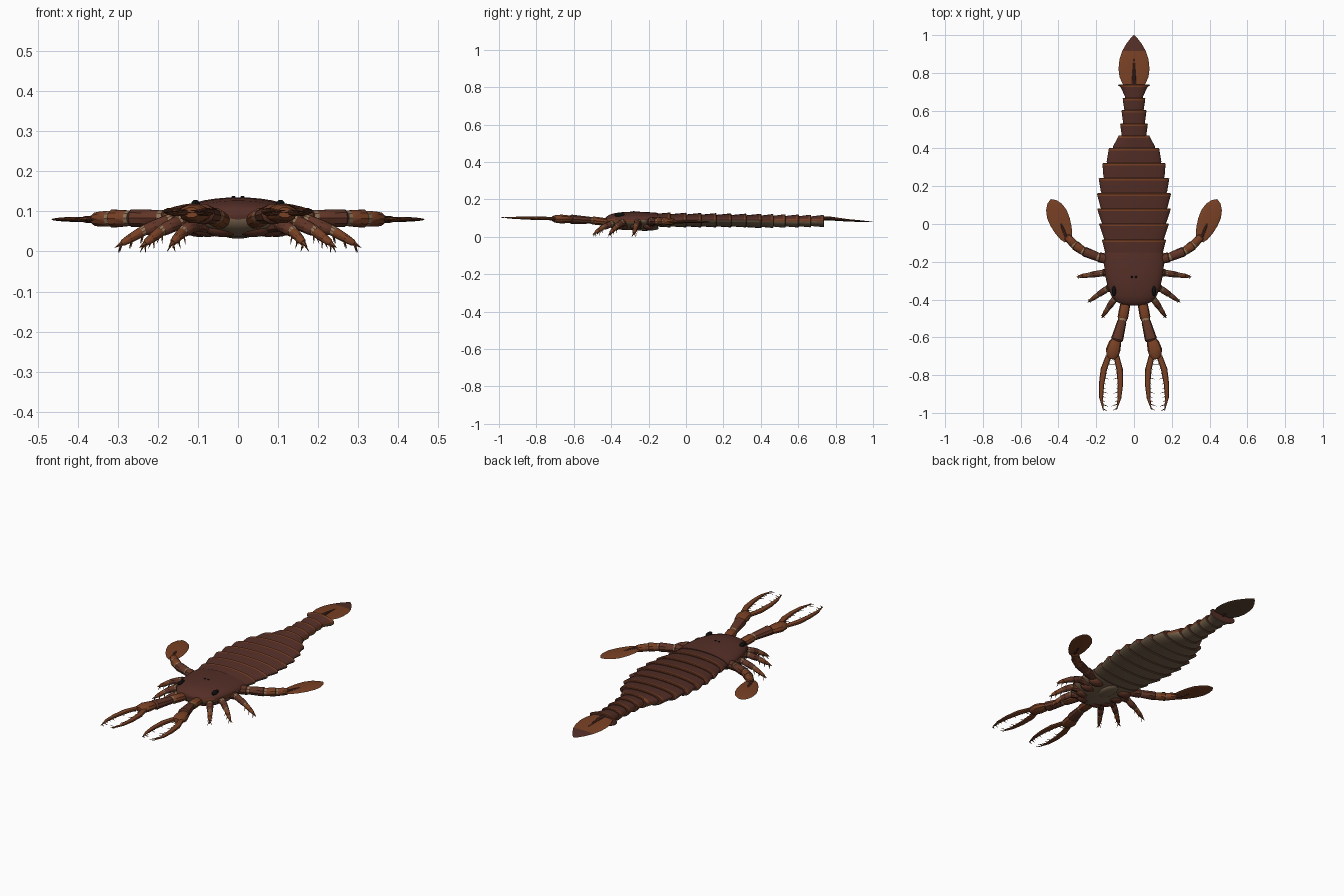
import bpy, bmesh, math
from mathutils import Vector

cube = bpy.data.objects.get("Cube")
if cube:
    bpy.data.objects.remove(cube, do_unlink=True)

COLOURS = {
    "shell_brown": (0.09, 0.028, 0.02),
    "rust": (0.19, 0.052, 0.018),
    "limb_brown": (0.12, 0.036, 0.02),
    "belly_tan": (0.20, 0.135, 0.08),
    "tail_underside": (0.11, 0.06, 0.035),
    "joint_tan": (0.30, 0.18, 0.10),
    "eye_black": (0.005, 0.005, 0.005),
}
MATS = []
for label, rgb in COLOURS.items():
    m = bpy.data.materials.new(label)
    m.use_nodes = True
    m.diffuse_color = (*rgb, 1)
    m.node_tree.nodes["Principled BSDF"].inputs["Base Color"].default_value = (*rgb, 1)
    MATS.append(m)
SHELL, RUST, LIMB, BELLY, UNDER, JOINT, BLACK = range(len(MATS))


def finish(name, bm, mirror=False, rule=None):
    """Turn a bmesh into a smooth-shaded object, colouring faces by a rule."""
    bmesh.ops.recalc_face_normals(bm, faces=bm.faces)
    bm.normal_update()
    if rule:
        for f in bm.faces:
            f.material_index = rule(f)
    mesh = bpy.data.meshes.new(name)
    bm.to_mesh(mesh)
    bm.free()
    for m in MATS:
        mesh.materials.append(m)
    ob = bpy.data.objects.new(name, mesh)
    bpy.context.collection.objects.link(ob)
    bpy.ops.object.select_all(action="DESELECT")
    ob.select_set(True)
    bpy.context.view_layer.objects.active = ob
    bpy.ops.object.shade_smooth_by_angle(angle=math.radians(35))
    if mirror:
        ob.modifiers.new("mirror", "MIRROR").use_mirror_merge = False
    return ob


def loft(bm, rings, mat=0):
    """Skin a list of closed rings and cap both ends."""
    loops = [[bm.verts.new(p) for p in r] for r in rings]
    n = len(loops[0])
    faces = [bm.faces.new((a[i], a[(i + 1) % n], b[(i + 1) % n], b[i]))
             for a, b in zip(loops, loops[1:]) for i in range(n)]
    faces += [bm.faces.new(loops[0]), bm.faces.new(loops[-1])]
    for f in faces:
        f.material_index = mat


def body_ring(y, w, top, bottom, mid=0.09, n=32):
    ring = []
    for i in range(n):
        a = math.tau * i / n
        s = math.sin(a)
        ring.append((w * math.cos(a), y, mid + s * (top - mid if s > 0 else mid - bottom)))
    return ring


def tube(bm, pts, radii, mat, flat=1.0, n=10):
    """Tapered tube through points; flat squashes its height."""
    pts = [Vector(p) for p in pts]
    rings = []
    for i, p in enumerate(pts):
        t = (pts[min(i + 1, len(pts) - 1)] - pts[max(i - 1, 0)]).normalized()
        ref = Vector((0, 0, 1)) if abs(t.z) < 0.9 else Vector((0, 1, 0))
        side = t.cross(ref).normalized()
        up = side.cross(t)
        r = max(radii[i], 0.0006)
        rings.append([p + r * (math.cos(a) * side + flat * math.sin(a) * up)
                      for a in (math.tau * k / n for k in range(n))])
    loft(bm, rings, mat)


def spike(bm, base, tip, r, mat=RUST):
    tube(bm, [base, tip], [r, 0], mat, n=5)


def limb(bm, pts, radii, mats, flat=1.0):
    """Jointed limb: one slightly swollen tube per segment with pale joints."""
    for i, mat in enumerate(mats):
        a, b = Vector(pts[i]), Vector(pts[i + 1])
        ra, rb = radii[i], radii[i + 1]
        tube(bm, [a, a.lerp(b, 0.12), a.lerp(b, 0.6), a.lerp(b, 0.92), b],
             [ra * 0.75, ra * 0.95, (ra + rb) * 0.52, rb * 1.08, rb * 0.8], mat, flat)
        if i:
            d = (b - a).normalized() * 0.006
            tube(bm, [a - d, a + d], [ra * 0.93] * 2, JOINT, flat)


def ball(bm, centre, size, mat):
    before = set(bm.faces)
    res = bmesh.ops.create_uvsphere(bm, u_segments=16, v_segments=10, radius=1)
    for v in res["verts"]:
        v.co = Vector(centre) + Vector(v.co[k] * size[k] for k in range(3))
    for f in set(bm.faces) - before:
        f.material_index = mat


def shell_rule(f):
    z = f.normal.z
    return BELLY if z < -0.3 else RUST if z < 0.25 and abs(f.normal.y) < 0.9 else SHELL


# Head shield
bm = bmesh.new()
loft(bm, [body_ring(*s) for s in (
    (-0.15, 0.155, 0.128, 0.05), (-0.2, 0.16, 0.132, 0.045), (-0.27, 0.153, 0.135, 0.038),
    (-0.33, 0.14, 0.133, 0.036), (-0.38, 0.12, 0.127, 0.042), (-0.41, 0.095, 0.118, 0.052),
    (-0.425, 0.065, 0.108, 0.064), (-0.432, 0.03, 0.098, 0.08))])
finish("head_shield", bm, rule=shell_rule)

# Body segments: rear y, front half width, rear half width
SEGMENTS = ((-0.085, 0.15, 0.17), (0, 0.16, 0.185), (0.08, 0.172, 0.195), (0.16, 0.178, 0.196),
            (0.24, 0.175, 0.187), (0.32, 0.162, 0.167), (0.4, 0.145, 0.133), (0.465, 0.112, 0.083),
            (0.53, 0.066, 0.073), (0.6, 0.058, 0.066), (0.665, 0.052, 0.06), (0.735, 0.048, 0.085))
front = -0.17
for i, (rear, wf, wr) in enumerate(SEGMENTS):
    top, low = 0.13 - 0.0012 * i, 0.05 if i < 6 else 0.046 + 0.0012 * (i - 6)
    rim = rear - 0.011
    wm = wf + (wr - wf) * (0.85 if i < 11 else 0.6)
    bm = bmesh.new()
    loft(bm, [body_ring(front - 0.012, wf * 0.95, top - 0.01, low + 0.008),
              body_ring(front + 0.01, wf, top - 0.007, low + 0.005),
              body_ring(rim, wm, top - 0.001, low + 0.001),
              body_ring(rear, wr, top, low),
              body_ring(rear + 0.003, wr * 0.97, top - 0.004, low + 0.003)])

    def seg_rule(f, rim=rim):
        band = f.calc_center_median().y > rim and f.normal.z > -0.3 and abs(f.normal.y) < 0.9
        return RUST if band else shell_rule(f)
    finish(f"body_segment_{i + 1}", bm, rule=seg_rule)
    front = rear

# Tail paddle with darker tip and central ridge
bm = bmesh.new()
TAIL = ((0.725, 0.05), (0.745, 0.062), (0.78, 0.077), (0.82, 0.082), (0.87, 0.077), (0.915, 0.063),
        (0.955, 0.04), (0.985, 0.017), (1.0, 0))
tube(bm, [(0, y, 0.098 - 0.06 * (y - 0.7)) for y, _ in TAIL], [w for _, w in TAIL], RUST, 0.08, 16)
finish("tail_paddle", bm, rule=lambda f: UNDER if f.normal.z < 0
       else SHELL if f.calc_center_median().y > 0.92 else RUST)
bm = bmesh.new()
tube(bm, [(0, 0.72, 0.098), (0, 0.77, 0.098), (0, 0.88, 0.09)], [0.013, 0.011, 0.003], SHELL)
finish("tail_ridge", bm)

# Eyes
bm = bmesh.new()
ball(bm, (0.106, -0.355, 0.117), (0.011, 0.027, 0.012), BLACK)
ball(bm, (0.011, -0.28, 0.135), (0.005, 0.005, 0.004), BLACK)
finish("eyes", bm, mirror=True)

# Front claws: arm, hand, two toothed fingers
bm = bmesh.new()
limb(bm, [(0.04, -0.39, 0.075), (0.061, -0.505, 0.088), (0.092, -0.62, 0.094)],
     [0.027, 0.026, 0.03], [RUST, LIMB], 0.8)
tube(bm, [(0.09, -0.605, 0.094), (0.1, -0.63, 0.094), (0.11, -0.665, 0.095),
          (0.115, -0.7, 0.096), (0.117, -0.715, 0.097)], [0.022, 0.033, 0.038, 0.032, 0.02], RUST, 0.65)
FINGERS = {-1: [(0.093, -0.7), (0.076, -0.77), (0.072, -0.85), (0.077, -0.92), (0.092, -0.985)],
           1: [(0.135, -0.7), (0.16, -0.77), (0.172, -0.85), (0.174, -0.92), (0.162, -0.99)]}
for side, path in FINGERS.items():
    pts = [Vector((x, y, 0.097 + 0.02 * (-0.7 - y))) for x, y in path]
    tube(bm, pts, [0.015, 0.017, 0.014, 0.01, 0.001], RUST, 0.6)
    for a, b in zip(pts, pts[1:]):
        for k in range(3):
            p = a.lerp(b, (k + 0.5) / 3)
            length = 0.034 if k % 2 else 0.022
            spike(bm, p, p + Vector((-side * length, -0.012, 0)), 0.0035)
finish("front_claws", bm, mirror=True)

# Walking legs with spines
LEGS = {
    "front": [(0.07, -0.37, 0.065), (0.105, -0.40, 0.068), (0.137, -0.445, 0.05), (0.163, -0.485, 0.022)],
    "middle": [(0.09, -0.32, 0.068), (0.145, -0.345, 0.074), (0.19, -0.375, 0.052), (0.232, -0.405, 0.02)],
    "rear": [(0.1, -0.25, 0.068), (0.17, -0.26, 0.077), (0.235, -0.27, 0.052), (0.29, -0.278, 0.02)],
}
for label, pts in LEGS.items():
    bm = bmesh.new()
    limb(bm, pts, [0.02, 0.018, 0.014, 0.008], [LIMB, LIMB, RUST])
    end = Vector(pts[3])
    out = (end - Vector(pts[2])).normalized()
    across = out.cross(Vector((0, 0, 1))).normalized()
    spike(bm, end, end + out * 0.02, 0.006)
    for p, drop in ((end, 0.018), (Vector(pts[2]).lerp(end, 0.5), 0.024), (Vector(pts[2]), 0.028)):
        for s in (-1, 1):
            spike(bm, p, p + across * s * 0.012 + out * 0.008 - Vector((0, 0, drop)), 0.004)
    finish(f"{label}_walking_legs", bm, mirror=True)

# Swimming arms ending in flat oval paddles
bm = bmesh.new()
limb(bm, [(0.1, -0.195, 0.075), (0.19, -0.175, 0.083), (0.27, -0.143, 0.083), (0.315, -0.11, 0.082),
          (0.357, -0.065, 0.08)], [0.026, 0.025, 0.024, 0.024, 0.018], [LIMB, LIMB, RUST, RUST], 0.9)
finish("swimming_arms", bm, mirror=True)
bm = bmesh.new()
base, tip = Vector((0.35, -0.09, 0.08)), Vector((0.44, 0.13, 0.08))
OVAL = ((0, 0.018), (0.1, 0.034), (0.25, 0.046), (0.45, 0.055), (0.65, 0.056), (0.82, 0.045),
        (0.94, 0.026), (1, 0.004))
tube(bm, [base.lerp(tip, t) for t, _ in OVAL], [w for _, w in OVAL], RUST, 0.11, 16)
finish("swimming_paddles", bm, mirror=True)
bm = bmesh.new()
tube(bm, [base.lerp(tip, t) for t in (0.05, 0.3, 0.6)], [0.01, 0.009, 0.002], SHELL)
finish("paddle_ridges", bm, mirror=True)

# Underside: limb bases and central mouth plate
bm = bmesh.new()
for x, y in ((0.04, -0.375), (0.075, -0.335), (0.095, -0.27), (0.095, -0.2)):
    ball(bm, (x, y, 0.06), (0.045, 0.03, 0.024), LIMB)
finish("limb_bases", bm, mirror=True)
bm = bmesh.new()
ball(bm, (0, -0.22, 0.045), (0.042, 0.075, 0.013), BELLY)
finish("mouth_plate", bm)
